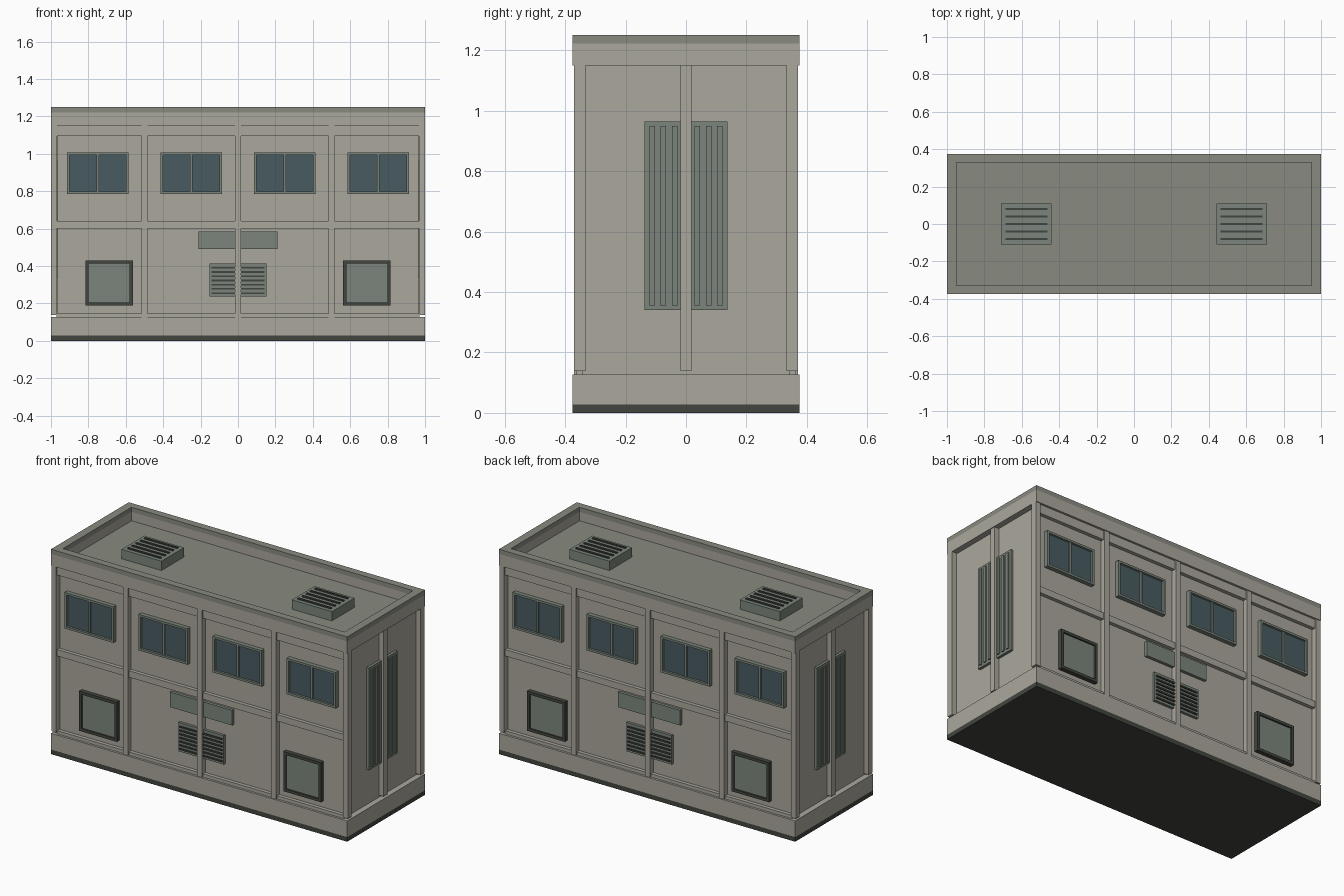
import bpy, bmesh
from mathutils import Matrix, Vector

if "Cube" in bpy.data.objects:
    bpy.data.objects.remove(bpy.data.objects["Cube"])


def material(name, rgb):
    m = bpy.data.materials.new(name)
    m.diffuse_color = (*rgb, 1)
    m.use_nodes = True
    m.node_tree.nodes["Principled BSDF"].inputs["Base Color"].default_value = m.diffuse_color
    return m


BEIGE = material("beige_panel", (0.41, 0.39, 0.34))
ROOF = material("roof_grey", (0.25, 0.26, 0.22))
GREEN = material("grey_green", (0.20, 0.235, 0.20))
DARK = material("dark_trim", (0.055, 0.06, 0.05))
GLASS = material("blue_glass", (0.065, 0.105, 0.12))


def part(name, boxes, mat, mirror=""):
    """One object from boxes (x0, x1, y0, y1, z0, z1), mirrored about the named axes."""
    bm = bmesh.new()
    for x0, x1, y0, y1, z0, z1 in boxes:
        mid = Vector(((x0 + x1) / 2, (y0 + y1) / 2, (z0 + z1) / 2))
        bmesh.ops.create_cube(bm, size=1, matrix=Matrix.Translation(mid)
                              @ Matrix.Diagonal((x1 - x0, y1 - y0, z1 - z0, 1)))
    me = bpy.data.meshes.new(name)
    bm.to_mesh(me)
    bm.free()
    me.materials.append(mat)
    ob = bpy.data.objects.new(name, me)
    bpy.context.collection.objects.link(ob)
    if mirror:
        mod = ob.modifiers.new("mirror", "MIRROR")
        mod.use_axis = ["x" in mirror, "y" in mirror, False]
        mod.use_mirror_merge = False
    return ob


def frame(x0, x1, y0, y1, z0, z1, t):
    """Four bars of a rectangular frame standing in the xz plane."""
    return [(x0, x1, y0, y1, z0, z0 + t), (x0, x1, y0, y1, z1 - t, z1),
            (x0, x0 + t, y0, y1, z0 + t, z1 - t), (x1 - t, x1, y0, y1, z0 + t, z1 - t)]


def ring(z0, z1):
    """Parapet ring around the roof edge."""
    return [(-1, 1, -0.375, -0.33, z0, z1), (-1, 1, 0.33, 0.375, z0, z1),
            (-1, -0.95, -0.33, 0.33, z0, z1), (0.95, 1, -0.33, 0.33, z0, z1)]


W = -0.34   # front wall plane
S = 0.965   # side wall plane

# Main masses
part("base_skid", [(-1, 1, -0.375, 0.375, 0, 0.028)], DARK)
part("plinth", [(-1, 1, -0.375, 0.375, 0.028, 0.127)], BEIGE)
part("wall_core", [(-S, S, W, -W, 0.127, 1.15)], BEIGE)
part("roof_deck", [(-0.955, 0.955, -0.335, 0.335, 1.15, 1.168)], ROOF)
part("parapet_band", ring(1.15, 1.222), BEIGE)
part("parapet_cap", ring(1.222, 1.25), ROOF)

# Posts and rails on walls
part("corner_post", [(0.968, 1, -0.37, -0.332, 0.138, 1.152)], BEIGE, "xy")
part("front_pilaster", [(x - 0.017, x + 0.017, -0.37, W, 0.127, 1.152) for x in (-0.5, 0, 0.5)],
     BEIGE, "y")
part("side_pilaster", [(S, 0.995, -0.018, 0.018, 0.138, 1.152)], BEIGE, "x")
part("front_rail", [(-0.97, 0.97, -0.362, W, z0, z1)
                    for z0, z1 in ((0.127, 0.147), (0.602, 0.642), (1.096, 1.152))], BEIGE, "y")

# Upper windows: frame with centre bar, and glass
bars, panes = [], []
for x in (-0.75, -0.25, 0.25, 0.75):
    bars += frame(x - 0.165, x + 0.165, -0.366, W, 0.786, 1.006, 0.013)
    bars.append((x - 0.006, x + 0.006, -0.362, W, 0.799, 0.993))
    panes.append((x - 0.152, x + 0.152, -0.353, W, 0.799, 0.993))
part("upper_window_frame", bars, GREEN, "y")
part("upper_window_glass", panes, GLASS, "y")

# Lower square hatches
part("hatch_frame", frame(0.562, 0.816, -0.366, W, 0.188, 0.43, 0.017), DARK, "xy")
part("hatch_panel", [(0.579, 0.799, -0.357, W, 0.205, 0.413)], GREEN, "xy")

# Plate and louvre in the middle of the front and back
part("front_plate", [(-0.21, 0.21, -0.358, W, 0.492, 0.584)], GREEN, "y")
part("front_louvre_panel", [(-0.153, 0.153, -0.356, W, 0.237, 0.413)], GREEN, "y")
part("front_louvre_slot", [(-0.143, 0.143, -0.363, -0.35, 0.251 + i * 0.0225, 0.260 + i * 0.0225)
                           for i in range(7)], DARK, "y")

# Tall side louvres with vertical ribs
part("side_louvre_panel", [(S, 0.981, -0.137, 0.137, 0.34, 0.964)], GREEN, "x")
part("side_louvre_rib", [(0.978, 0.988, y - 0.009, y + 0.009, 0.355, 0.949)
                         for y in (-0.112, -0.075, -0.037, 0.037, 0.075, 0.112)], GREEN, "x")

# Rooftop vents with slats
part("roof_vent", [(0.44, 0.71, -0.109, 0.109, 1.16, 1.225)], GREEN, "x")
part("roof_vent_slat", [(0.463, 0.687, y - 0.006, y + 0.006, 1.22, 1.232)
                        for y in (-0.08, -0.04, 0, 0.04, 0.08)], DARK, "x")
